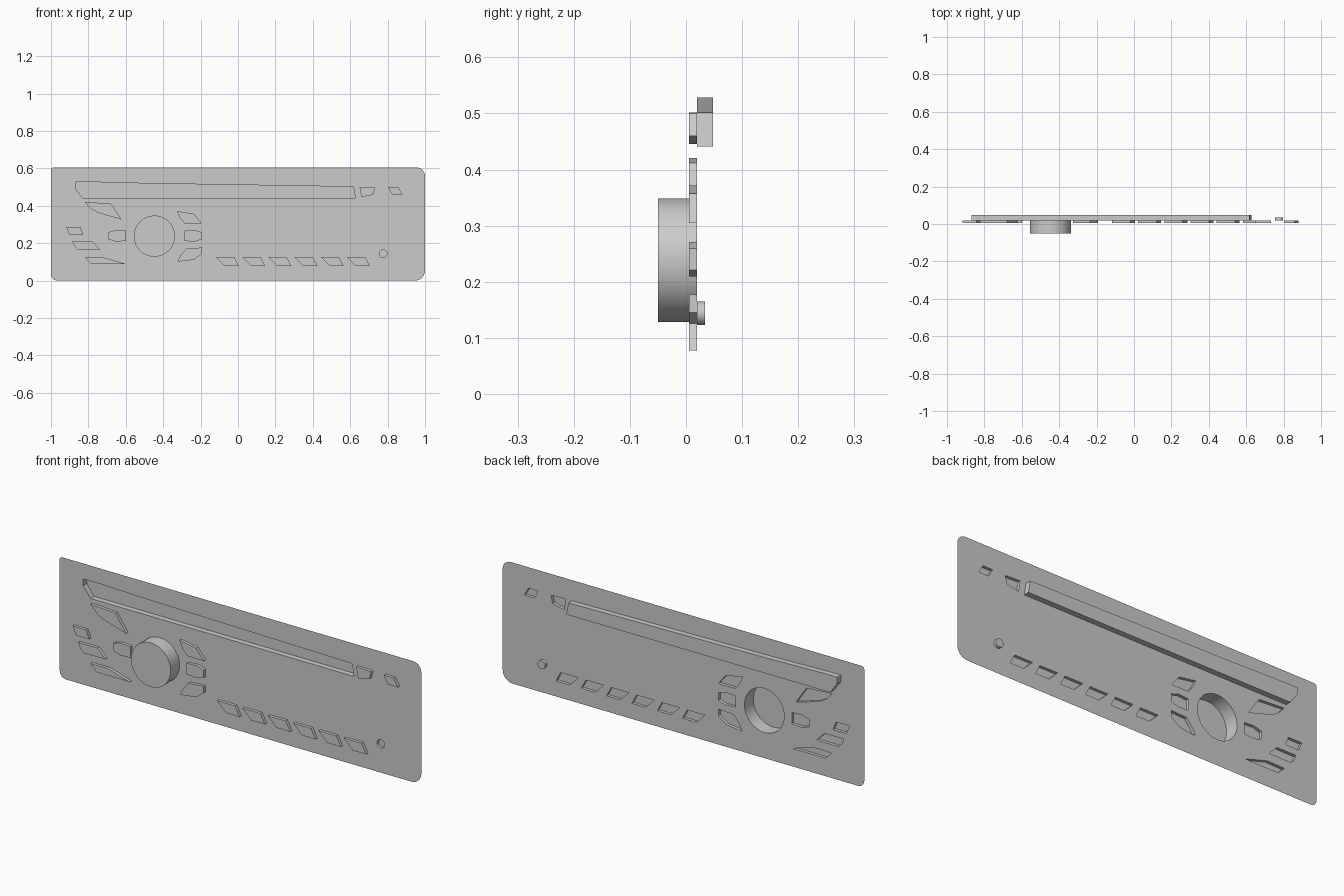
import bpy
import bmesh
from math import cos, sin, pi

default_cube = bpy.data.objects.get("Cube")
if default_cube:
    bpy.data.objects.remove(default_cube, do_unlink=True)

PLATE_Y = 0.02       # the sheet that everything is pressed out of
BUTTON_Y = 0.005     # front of the raised buttons
WIDTH, HEIGHT = 2.0, 0.605

# One plain grey for the whole panel
grey = bpy.data.materials.new("panel_grey")
grey.use_nodes = True
grey.diffuse_color = (0.6, 0.6, 0.6, 1)
grey.node_tree.nodes["Principled BSDF"].inputs["Base Color"].default_value = grey.diffuse_color

outlines = []        # every opening the plate needs


def finish(name, bm, smooth=False):
    mesh = bpy.data.meshes.new(name)
    bm.to_mesh(mesh)
    bm.free()
    mesh.materials.append(grey)
    obj = bpy.data.objects.new(name, mesh)
    bpy.context.collection.objects.link(obj)
    if smooth:
        bpy.ops.object.select_all(action='DESELECT')
        obj.select_set(True)
        bpy.context.view_layer.objects.active = obj
        bpy.ops.object.shade_smooth_by_angle()
    return obj


def counter_clockwise(points):
    area = sum(a[0] * b[1] - b[0] * a[1]
               for a, b in zip(points, points[1:] + points[:1]))
    return points if area > 0 else points[::-1]


def arc(cx, cz, radius, start, end, steps):
    return [(cx + radius * cos(start + (end - start) * i / steps),
             cz + radius * sin(start + (end - start) * i / steps))
            for i in range(steps + 1)]


def pressed_part(name, points, cap_y=BUTTON_Y, smooth=False):
    """Walls from the sheet to a closed cap, left open on the sheet side."""
    points = counter_clockwise(points)
    outlines.append(points)
    bm = bmesh.new()
    base = [bm.verts.new((x, PLATE_Y, z)) for x, z in points]
    cap = [bm.verts.new((x, cap_y, z)) for x, z in points]
    bm.faces.new(cap)
    for i in range(len(points)):
        j = (i + 1) % len(points)
        bm.faces.new((base[i], base[j], cap[j], cap[i]))
    return finish(name, bm, smooth)


def circle(cx, cz, radius, steps):
    return arc(cx, cz, radius, 0, 2 * pi, steps)[:-1]


# Volume knob and round recessed socket
pressed_part("volume_knob", circle(-0.447, 0.238, 0.11, 48), -0.05, True)
pressed_part("socket", circle(0.776, 0.144, 0.021, 24), 0.034, True)

# Long disc slot, sunk behind the sheet
pressed_part("disc_slot", [(-0.87, 0.528), (-0.8, 0.528), (-0.5, 0.52), (0.617, 0.502),
                           (0.628, 0.441), (-0.83, 0.441), (-0.87, 0.495)], 0.048)

# Buttons beside the slot
pressed_part("eject_button", [(0.65, 0.502), (0.733, 0.498), (0.723, 0.46), (0.66, 0.446)])
pressed_part("release_button", [(0.803, 0.5), (0.857, 0.5), (0.88, 0.46), (0.825, 0.46)])

# Row of preset buttons
for i in range(6):
    s = 0.14 * i
    pressed_part(f"preset_button_{i + 1}", [(s - 0.118, 0.126), (s - 0.02, 0.126),
                                            (s + 0.005, 0.078), (s - 0.07, 0.078)])

# Buttons at the outer end
pressed_part("power_button", [(-0.82, 0.421), (-0.68, 0.412), (-0.622, 0.326),
                              (-0.75, 0.364), (-0.785, 0.383)])
pressed_part("outer_upper_button", [(-0.918, 0.286), (-0.843, 0.286),
                                    (-0.827, 0.244), (-0.9, 0.244)])
pressed_part("outer_middle_button", [(-0.886, 0.212), (-0.78, 0.212), (-0.736, 0.167),
                                     (-0.857, 0.167), (-0.877, 0.187)])
pressed_part("outer_lower_button", [(-0.82, 0.124), (-0.725, 0.126),
                                    (-0.602, 0.09), (-0.785, 0.09)])

# Matching buttons on both sides of the knob
for name, side in (("left", 1), ("right", -1)):
    half = [(0.156, 0.028), (0.212, 0.031), (0.25, 0.019)]
    shape = half + [(x, -z) for x, z in reversed(half)]
    pressed_part(f"knob_{name}_button", [(-0.443 + side * x, 0.24 + z) for x, z in shape])
pressed_part("knob_upper_button", [(-0.327, 0.372), (-0.235, 0.357),
                                   (-0.193, 0.305), (-0.284, 0.305), (-0.31, 0.335)])
pressed_part("knob_lower_button", [(-0.276, 0.172), (-0.193, 0.177), (-0.193, 0.145),
                                   (-0.235, 0.112), (-0.324, 0.101), (-0.308, 0.135)])

# Thin faceplate with rounded corners and an opening behind every part
border = []
corners = ((1, 1, 0.045), (-1, 1, 0.015), (-1, 0, 0.035), (1, 0, 0.055))
for quarter, (side, top, radius) in enumerate(corners):
    cx = side * (WIDTH / 2 - radius)
    cz = HEIGHT - radius if top else radius
    border += arc(cx, cz, radius, quarter * pi / 2, (quarter + 1) * pi / 2, 6)

bm = bmesh.new()
edges = []
for loop in [border] + outlines:
    verts = [bm.verts.new((x, PLATE_Y, z)) for x, z in loop]
    edges += [bm.edges.new((verts[i - 1], verts[i])) for i in range(len(verts))]
bmesh.ops.triangle_fill(bm, edges=edges, use_beauty=True, normal=(0, -1, 0))
bm.normal_update()
for face in bm.faces:
    if face.normal.y > 0:
        face.normal_flip()
finish("faceplate", bm)
